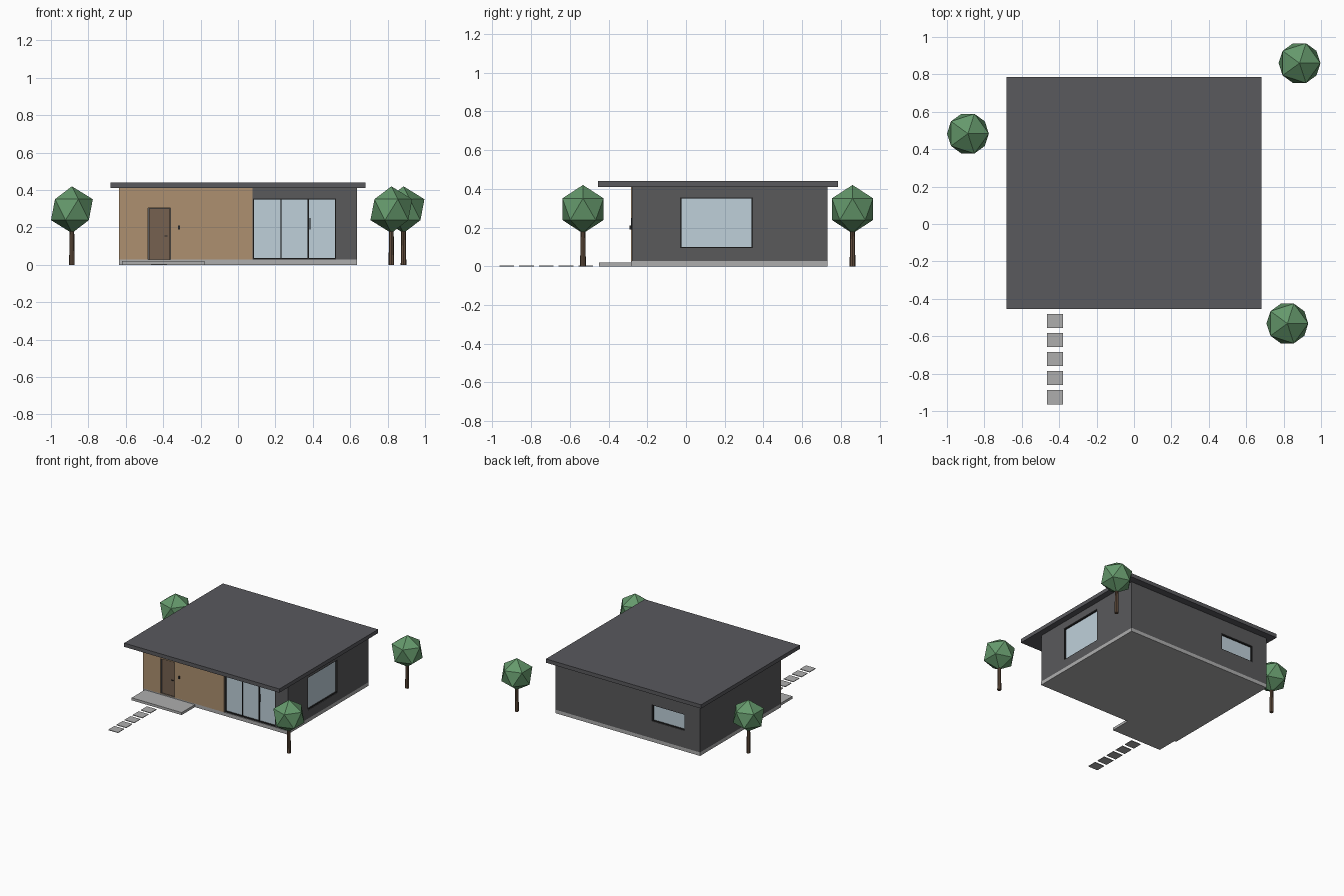
import bpy, math

if "Cube" in bpy.data.objects:
    bpy.data.objects.remove(bpy.data.objects["Cube"])

def mat(name, *c):
    m = bpy.data.materials.new(name)
    m.diffuse_color = (*c, 1)
    m.use_nodes = True
    m.node_tree.nodes["Principled BSDF"].inputs["Base Color"].default_value = m.diffuse_color
    return m

DARK = mat("charcoal", 0.10, 0.10, 0.105)
ROOF = mat("roof_grey", 0.10, 0.10, 0.11)
STONE = mat("pale_concrete", 0.42, 0.42, 0.42)
WOOD = mat("wood", 0.42, 0.28, 0.16)
DOOR = mat("door_brown", 0.18, 0.12, 0.08)
GLASS = mat("glass", 0.52, 0.63, 0.70)
BLACK = mat("black_frame", 0.02, 0.02, 0.02)
LEAF = mat("leaf", 0.13, 0.32, 0.15)
BARK = mat("bark", 0.13, 0.08, 0.05)

def box(name, x0, x1, y0, y1, z0, z1, m=None):
    bpy.ops.mesh.primitive_cube_add(size=1, location=((x0+x1)/2, (y0+y1)/2, (z0+z1)/2))
    o = bpy.context.object
    o.name = name
    o.scale = (x1-x0, y1-y0, z1-z0)
    bpy.ops.object.transform_apply(location=False, rotation=False, scale=True)
    if m:
        o.data.materials.append(m)
    return o

def cut(target, *b):
    c = box("cutter", *b)
    c.hide_render = True
    mod = target.modifiers.new("recess", 'BOOLEAN')
    mod.operation, mod.solver, mod.object = 'DIFFERENCE', 'EXACT', c
    bpy.context.view_layer.objects.active = target
    bpy.ops.object.modifier_apply(modifier=mod.name)
    bpy.data.objects.remove(c)

# House shell
X, Y0, Y1 = 0.635, -0.28, 0.73
Z0, Z1 = 0.028, 0.41
box("plinth", -X, X, Y0-0.004, Y1, 0, Z0, STONE)
walls = box("walls", -X, X, Y0, Y1, Z0, Z1, DARK)
cladding = box("wood_cladding", -X, 0.078, Y0-0.005, Y0, Z0, Z1, WOOD)
box("roof", -0.682, 0.682, -0.455, 0.785, Z1, 0.44, ROOF)
box("porch", -0.62, -0.18, -0.45, Y0, 0, 0.02, STONE)

def opening(name, side, a0, a1, z0, z1, panes=1, depth=0.02, t=0.006):
    """Recessed glazing with a dark frame; side is front, back or right."""
    def rect(n, u0, u1, w0, w1, d0, d1, m):
        if side == "front":
            return (n, u0, u1, Y0+d0, Y0+d1, w0, w1, m)
        if side == "back":
            return (n, u0, u1, Y1-d1, Y1-d0, w0, w1, m)
        return (n, X-d1, X-d0, u0, u1, w0, w1, m)
    cut(walls, *rect("", a0, a1, z0, z1, -0.02, depth, None)[1:7])
    box(*rect(name + "_glass", a0, a1, z0, z1, depth-0.006, depth, GLASS))
    for i in range(panes + 1):
        u = a0 + t/2 + (a1-a0-t)*i/panes
        box(*rect(name + "_upright", u-t/2, u+t/2, z0, z1, 0.004, depth, BLACK))
    for w in (z0, z1-t):
        box(*rect(name + "_rail", a0, a1, w, w+t, 0.004, depth, BLACK))

opening("sliding_door", "front", 0.08, 0.525, 0.03, 0.355, panes=3)
opening("side_window", "right", -0.03, 0.345, 0.095, 0.355)
opening("back_window", "back", -0.50, -0.212, 0.165, 0.295)
box("sliding_door_handle", 0.383, 0.388, Y0-0.003, Y0+0.006, 0.19, 0.25, BLACK)

# Front door set into the cladding
for part in (walls, cladding):
    cut(part, -0.48, -0.36, Y0-0.03, Y0+0.018, 0.03, 0.305)
box("front_door", -0.477, -0.363, Y0+0.006, Y0+0.018, 0.03, 0.302, DOOR)
box("door_handle", -0.392, -0.377, Y0-0.001, Y0+0.006, 0.153, 0.158, BLACK)
box("wall_lamp", -0.321, -0.311, Y0-0.012, Y0-0.005, 0.19, 0.21, BLACK)

# Stepping stones
for i in range(5):
    y = -0.518 - 0.102*i
    box("stepping_stone", -0.465, -0.38, y-0.038, y+0.038, 0, 0.005, STONE)

# Low-poly trees
for x, y in ((-0.888, 0.483), (0.885, 0.86), (0.82, -0.532)):
    bpy.ops.mesh.primitive_cone_add(vertices=8, radius1=0.015, radius2=0.012, depth=0.2, location=(x, y, 0.1))
    o = bpy.context.object
    o.name = "tree_trunk"
    o.data.materials.append(BARK)
    bpy.ops.mesh.primitive_ico_sphere_add(subdivisions=1, radius=0.125, location=(x, y, 0.295))
    o = bpy.context.object
    o.name = "tree_crown"
    o.data.materials.append(LEAF)
